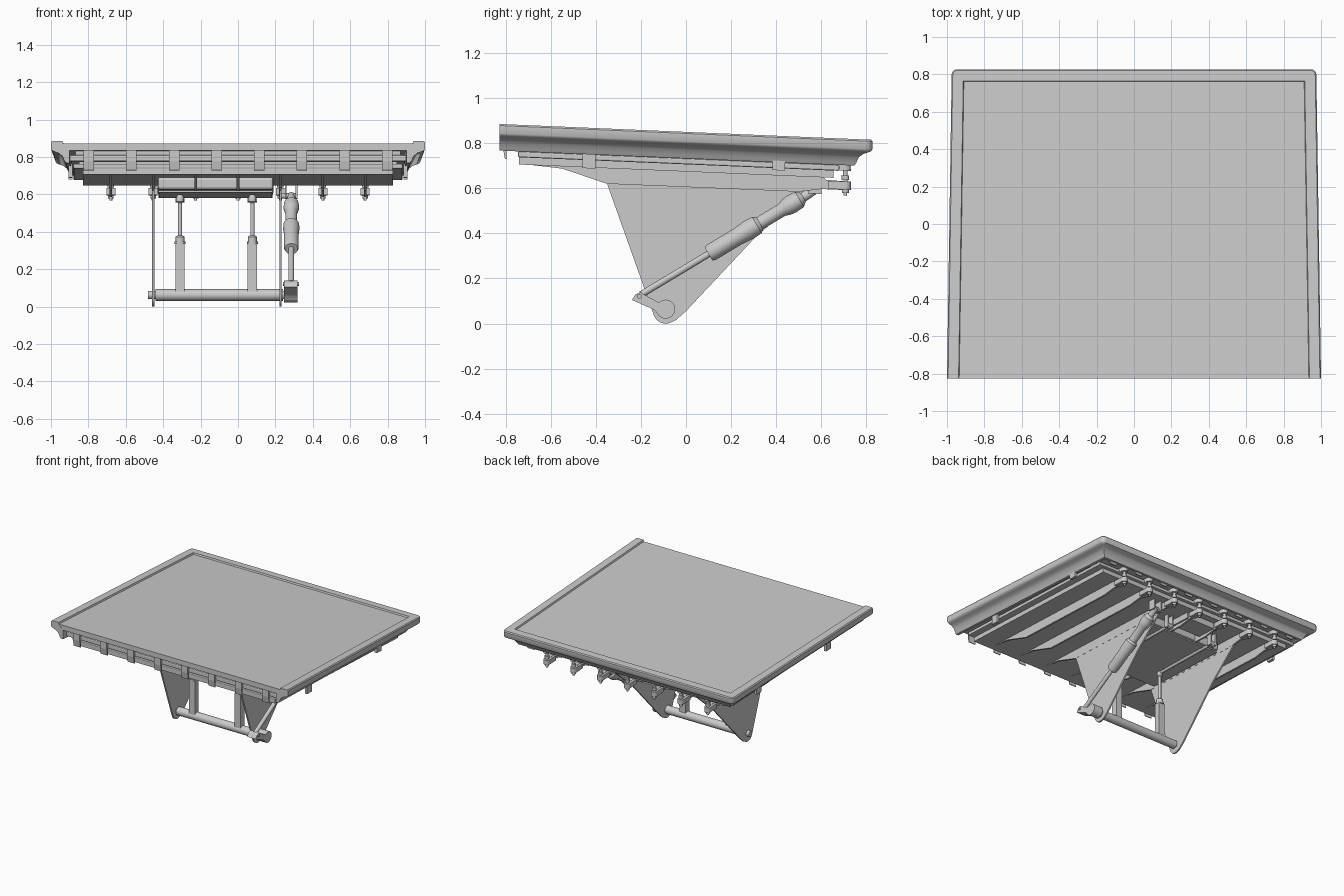
import bpy, bmesh
from math import pi, sin, cos
from mathutils import Vector, Matrix

SLOPE = 0.0424  # the deck falls gently towards the back


def finish(name, bm, tilt=False, smooth=False, bevel=0):
    bmesh.ops.remove_doubles(bm, verts=bm.verts, dist=1e-5)
    bmesh.ops.recalc_face_normals(bm, faces=bm.faces)
    if tilt:
        for v in bm.verts:
            v.co.z -= SLOPE * v.co.y
    me = bpy.data.meshes.new(name)
    bm.to_mesh(me)
    bm.free()
    ob = bpy.data.objects.new(name, me)
    bpy.context.collection.objects.link(ob)
    if bevel:
        m = ob.modifiers.new("bevel", 'BEVEL')
        m.width, m.segments = bevel, 2
    if smooth:
        bpy.context.view_layer.objects.active = ob
        bpy.ops.object.select_all(action='DESELECT')
        ob.select_set(True)
        bpy.ops.object.shade_smooth_by_angle(angle=0.6)
    return ob


def box(name, x0, x1, y0, y1, z0, z1, tilt=True, bevel=0):
    bm = bmesh.new()
    bmesh.ops.create_cube(bm, size=1)
    for v in bm.verts:
        v.co = ((x0 + x1) / 2 + v.co.x * (x1 - x0), (y0 + y1) / 2 + v.co.y * (y1 - y0),
                (z0 + z1) / 2 + v.co.z * (z1 - z0))
    return finish(name, bm, tilt, bevel=bevel)


def prism(name, pts, axis, a, b, tilt=False):
    """Extrude an outline along x (points are y,z) or z (points are x,y)."""
    bm = bmesh.new()
    place = (lambda p, t: (t, p[0], p[1])) if axis == 'x' else (lambda p, t: (p[0], p[1], t))
    lo, hi = ([bm.verts.new(place(p, t)) for p in pts] for t in (a, b))
    bm.faces.new(lo)
    bm.faces.new(hi)
    for i in range(len(pts)):
        j = (i + 1) % len(pts)
        bm.faces.new((lo[i], lo[j], hi[j], hi[i]))
    return finish(name, bm, tilt)


def lathe(name, start, end, profile, n=20, tilt=False):
    """Turned part along start-end; profile holds (distance, radius)."""
    start, end = Vector(start), Vector(end)
    q = (end - start).to_track_quat('Z', 'Y')
    bm = bmesh.new()
    rings = [[bm.verts.new(start + q @ Vector((r * cos(2 * pi * k / n), r * sin(2 * pi * k / n), s)))
              for k in range(n)] for s, r in profile]
    for p, r in zip(rings, rings[1:]):
        for k in range(n):
            bm.faces.new((p[k], p[(k + 1) % n], r[(k + 1) % n], r[k]))
    bm.faces.new(rings[0])
    bm.faces.new(rings[-1])
    return finish(name, bm, tilt, smooth=True)


def rod(name, start, end, r, n=16, tilt=False):
    length = (Vector(end) - Vector(start)).length
    return lathe(name, start, end, [(0, r), (length, r)], n, tilt)


def arc(cx, cy, r, a0, a1, n=10):
    return [(cx + r * cos(a0 + (a1 - a0) * i / n), cy + r * sin(a0 + (a1 - a0) * i / n))
            for i in range(n + 1)]


# rolled rim around both sides and the back, open at the front
def rim_path(d, z):
    r = max(0.03 - d, 0)
    k = max(0.03, d)
    yb = 0.827
    right = [(1.0 - d, -yb)] + arc(0.975 - k, yb - k, r, 0, pi / 2, 5)
    pts = right + [(-x, y) for x, y in reversed(right)]
    return [(x, y, z) for x, y in pts]


rim_profile = [(0.066, 0.836), (0.062, 0.85), (0.006, 0.85), (0, 0.843), (0, 0.808), (0.006, 0.799),
               (0.02, 0.793), (0.042, 0.785), (0.06, 0.77), (0.072, 0.745), (0.08, 0.732),
               (0.10, 0.732), (0.10, 0.80)]
bm = bmesh.new()
rows = [[bm.verts.new(p) for p in rim_path(d, z)] for d, z in rim_profile]
for i in range(len(rows)):
    a, b = rows[i], rows[(i + 1) % len(rows)]
    for j in range(len(a) - 1):
        bm.faces.new((a[j], a[j + 1], b[j + 1], b[j]))
bm.faces.new([r[0] for r in rows])
bm.faces.new([r[-1] for r in rows])
finish("deck_rim", bm, True, smooth=True)

# deck plate and the stepped layers below it
prism("deck_plate", [(-0.937, -0.826), (0.937, -0.826), (0.911, 0.765), (-0.911, 0.765)],
      'z', 0.80, 0.838, True)
box("upper_core", -0.87, 0.87, -0.775, 0.70, 0.77, 0.802)
box("upper_frame", -0.90, 0.90, -0.79, 0.72, 0.742, 0.777, bevel=0.008)
box("middle_core", -0.85, 0.85, -0.72, 0.64, 0.725, 0.745)
box("middle_frame", -0.88, 0.88, -0.745, 0.68, 0.706, 0.732, bevel=0.006)
box("lower_plate", -0.83, 0.83, -0.74, 0.655, 0.674, 0.708)

# hanging straps on front, back and sides
for i in range(8):
    x = -0.798 + i * 0.228
    prism("front_strap", [(-0.79, 0.835), (-0.812, 0.835), (-0.812, 0.745), (-0.803, 0.695),
                          (-0.797, 0.695), (-0.797, 0.745)], 'x', x - 0.028, x + 0.028, True)
    box("back_strap", x - 0.028, x + 0.028, 0.722, 0.732, 0.715, 0.80)
for s in (-1, 1):
    for y, z in ((-0.43, 0.67), (0.412, 0.697)):
        xs = sorted((s * 0.885, s * 0.905))
        box("side_strap", xs[0], xs[1], y - 0.028, y + 0.028, z, 0.79)

# seven thin ribs below, each with an eye and a hanging bolt at the back
rib = [(-0.74, 0.685), (-0.70, 0.675), (-0.55, 0.664), (-0.35, 0.605), (0.50, 0.606), (0.60, 0.622),
       (0.71, 0.622), (0.71, 0.660), (0.62, 0.664), (0.60, 0.685)]
for i in range(7):
    x = (i - 3) * 0.2267
    prism("rib", rib, 'x', x - 0.007, x + 0.007, True)
    for name, z0, z1 in (("rib_eye", 0.624, 0.660), ("frame_eye", 0.708, 0.738)):
        tongue = [(x - 0.024, 0.63)] + arc(x, 0.707, 0.024, pi, 0) + [(x + 0.024, 0.63)]
        prism(name, tongue, 'z', z0, z1, True)
    lathe("hanging_bolt", (x, 0.707, 0.597), (x, 0.707, 0.79),
          [(0, 0.008), (0.012, 0.008), (0.012, 0.015), (0.027, 0.015), (0.027, 0.009),
           (0.07, 0.009), (0.07, 0.017), (0.09, 0.017), (0.09, 0.01), (0.14, 0.01),
           (0.14, 0.016), (0.158, 0.016), (0.158, 0.009), (0.193, 0.009)], 12, True)

# two large side fins carrying the pivot shaft
fin = [(-0.35, 0.62)] + arc(-0.09, 0.056, 0.056, pi * 1.1, pi * 1.62) + [
    (-0.045, 0.015), (0.0, 0.055), (0.31, 0.385), (0.54, 0.585), (0.54, 0.63), (-0.35, 0.66)]
for x in (-0.4535, 0.2267):
    prism("side_fin", fin, 'x', x - 0.006, x + 0.006)
rod("pivot_shaft", (-0.44, -0.09, 0.062), (0.24, -0.09, 0.062), 0.031, 24)
rod("shaft_end", (-0.482, -0.09, 0.062), (0.3, -0.09, 0.062), 0.022, 24)

# shallow housing between the fins
box("housing", -0.43, 0.19, -0.30, 0.40, 0.612, 0.68, bevel=0.015)
box("housing_lip", -0.425, 0.185, -0.29, 0.39, 0.597, 0.608, bevel=0.003)
box("rear_tray", -0.25, 0.02, 0.44, 0.60, 0.63, 0.68)

# two upright posts with rods and horizontal links
for x in (-0.31, 0.077):
    box("post", x - 0.025, x + 0.025, -0.115, -0.07, 0.07, 0.34, False)
    lathe("post_collar", (x, -0.092, 0.335), (x, -0.092, 0.38),
          [(0, 0.03), (0.012, 0.03), (0.012, 0.024), (0.038, 0.024), (0.045, 0.015)])
    rod("post_rod", (x, -0.092, 0.37), (x, -0.092, 0.57), 0.011)
    lathe("rod_knob", (x, -0.092, 0.555), (x, -0.092, 0.60),
          [(0, 0.012), (0.008, 0.02), (0.03, 0.02), (0.045, 0.012)])
    rod("link_bar", (x, -0.092, 0.588), (x, 0.47, 0.575), 0.011)
    rod("link_pin", (x - 0.025, 0.47, 0.575), (x + 0.025, 0.47, 0.575), 0.018)
    for s in (-0.02, 0.02):
        box("link_lug", x + s - 0.005, x + s + 0.005, 0.45, 0.49, 0.58, 0.68)

# crank on the shaft end
crank = [(-0.24, 0.105), (-0.225, 0.128), (-0.20, 0.14), (-0.185, 0.128), (-0.125, 0.096)]
crank += arc(-0.09, 0.064, 0.042, pi * 0.75, -pi * 0.85, 18) + [(-0.14, 0.06)]
prism("crank", crank, 'x', 0.245, 0.318)
rod("crank_pin", (0.24, -0.207, 0.121), (0.325, -0.207, 0.121), 0.01)

# diagonal actuator with rod, barrel and rear mount
X = 0.285
lathe("actuator", (X, -0.2, 0.128), (X, 0.58, 0.597),
      [(0, 0.015), (0.35, 0.015), (0.35, 0.034), (0.365, 0.039), (0.50, 0.039), (0.56, 0.044),
       (0.60, 0.042), (0.615, 0.03), (0.73, 0.03), (0.75, 0.038), (0.78, 0.042),
       (0.82, 0.039), (0.84, 0.022), (0.91, 0.018)], 28)
rod("actuator_pin", (0.225, 0.57, 0.592), (0.315, 0.57, 0.592), 0.014)
for x in (0.255, 0.313):
    box("actuator_lug", x - 0.005, x + 0.005, 0.54, 0.60, 0.60, 0.68)
